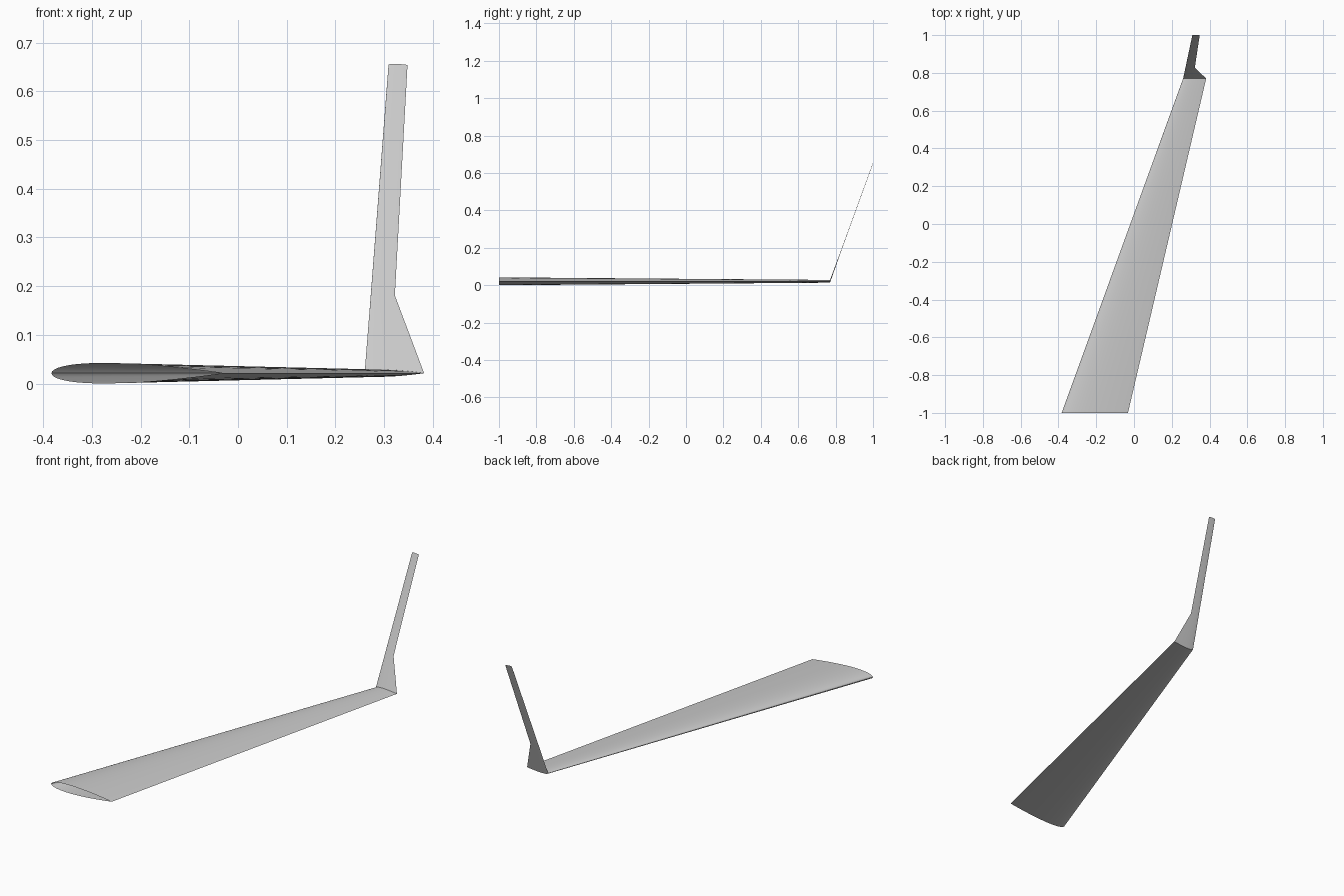
import bpy, bmesh, math

cube = bpy.data.objects.get("Cube")
if cube:
    bpy.data.objects.remove(cube, do_unlink=True)

# One light grey for the whole skin
grey = bpy.data.materials.new("light_grey")
grey.use_nodes = True
colour = (0.6, 0.6, 0.6, 1)
grey.diffuse_color = colour
grey.node_tree.nodes["Principled BSDF"].inputs["Base Color"].default_value = colour

STEPS = 24
THICKNESS = 0.12


def half_height(t):
    """Symmetric aerofoil half height at chord fraction t, closed at the trailing edge."""
    return 5 * THICKNESS * (0.2969 * math.sqrt(t) - 0.126 * t - 0.3516 * t**2
                            + 0.2843 * t**3 - 0.1036 * t**4)


def section(lead, trail, y, z):
    """Closed aerofoil loop: trailing edge, over the top, back underneath."""
    chord = trail - lead
    points = []
    for i in range(2 * STEPS):
        t = (1 + math.cos(math.pi * i / STEPS)) / 2
        side = 1 if i < STEPS else -1
        points.append((lead + t * chord, y, z + side * chord * half_height(t)))
    return points


def loft(name, stations):
    """Outward-facing skin through aerofoil stations, open at both ends."""
    bm = bmesh.new()
    rings = [[bm.verts.new(p) for p in section(*s)] for s in stations]
    for a, b in zip(rings, rings[1:]):
        for i in range(len(a)):
            j = (i + 1) % len(a)
            bm.faces.new((a[i], b[i], b[j], a[j]))
    mesh = bpy.data.meshes.new(name)
    bm.to_mesh(mesh)
    bm.free()
    mesh.materials.append(grey)
    obj = bpy.data.objects.new(name, mesh)
    bpy.context.collection.objects.link(obj)
    bpy.ops.object.select_all(action="DESELECT")
    obj.select_set(True)
    bpy.context.view_layer.objects.active = obj
    bpy.ops.object.shade_smooth_by_angle(angle=math.radians(30))


# Stations: leading edge x, trailing edge x, y, z
root = (-0.383, -0.032, -1.0, 0.0212)
tip = (0.26, 0.382, 0.77, 0.0212)
kink = (0.2725, 0.322, 0.828, 0.181)
top = (0.309, 0.348, 1.0, 0.654)

loft("swept_wing", [root, tip])
loft("winglet", [tip, kink, top])
